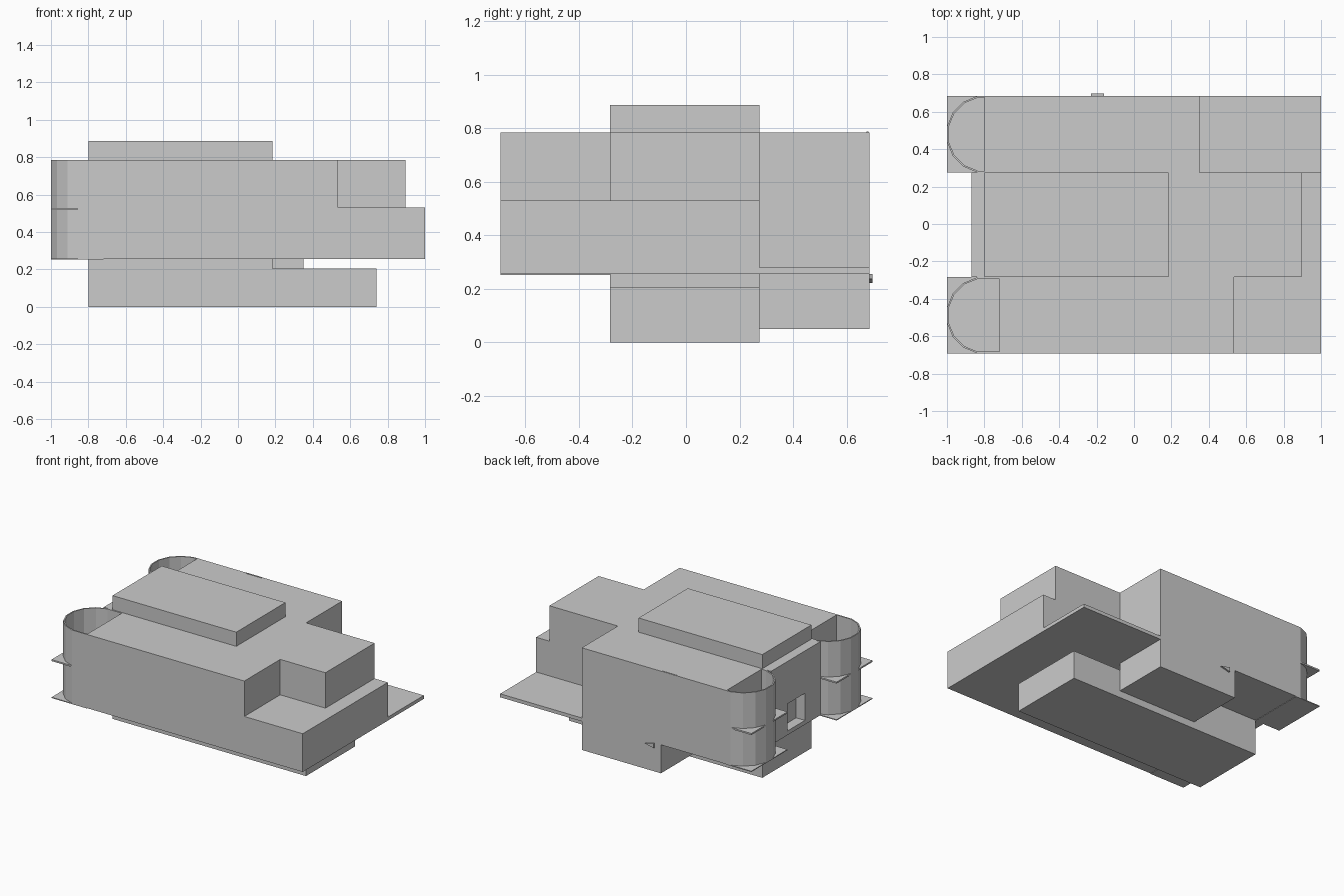
import bpy, bmesh, math
from mathutils import Vector

if "Cube" in bpy.data.objects:
    bpy.data.objects.remove(bpy.data.objects["Cube"])


def prism(name, pts, axis, a, b):
    """Extrude a closed profile from a to b: (x, z) points along y, or (x, y) points along z."""
    bm = bmesh.new()
    to3d = (lambda p: (p[0], a, p[1])) if axis == 'y' else (lambda p: (p[0], p[1], a))
    step = (0, b - a, 0) if axis == 'y' else (0, 0, b - a)
    face = bm.faces.new([bm.verts.new(to3d(p)) for p in pts])
    ext = bmesh.ops.extrude_face_region(bm, geom=[face])
    bmesh.ops.translate(bm, vec=Vector(step),
                        verts=[g for g in ext['geom'] if isinstance(g, bmesh.types.BMVert)])
    if face.is_valid and len(bm.faces) < len(pts) + 2:
        bm.faces.new([bm.verts[i] for i in range(len(pts))])
    bmesh.ops.recalc_face_normals(bm, faces=bm.faces)
    mesh = bpy.data.meshes.new(name)
    bm.to_mesh(mesh)
    bm.free()
    ob = bpy.data.objects.new(name, mesh)
    bpy.context.collection.objects.link(ob)
    return ob


def box(name, x0, x1, y0, y1, z0, z1):
    return prism(name, [(x0, y0), (x1, y0), (x1, y1), (x0, y1)], 'z', z0, z1)


BASE, ROOF = 0.255, 0.785
FRONT, MID0, MID1, BACK = -0.692, -0.284, 0.275, 0.685

# Front wing with a lower terrace on the right
prism("front_wing", [(-0.72, BASE), (1, BASE), (1, 0.53), (0.535, 0.53),
                     (0.535, ROOF), (-0.72, ROOF)], 'y', FRONT, MID0)

# Middle wing with a recessed window in its left wall
middle = prism("middle_wing", [(-0.87, BASE), (1, BASE), (1, 0.53), (0.895, 0.53),
                               (0.895, ROOF), (-0.87, ROOF)], 'y', MID0, MID1)
cutter = box("window_cutter", -0.95, -0.80, -0.11, 0.09, 0.285, 0.48)
cutter.hide_render = True
cutter.hide_set(True)
cutter.display_type = 'WIRE'
mod = middle.modifiers.new("window", 'BOOLEAN')
mod.operation = 'DIFFERENCE'
mod.object = cutter
mod.solver = 'EXACT'

# Back wing with a sunken part and a thin terrace on the right
prism("back_wing", [(-0.80, BASE), (-0.28, BASE), (-0.28, 0.05), (0.35, 0.05), (0.35, BASE),
                    (1, BASE), (1, 0.28), (0.35, 0.28), (0.35, ROOF), (-0.80, ROOF)],
      'y', MID1, BACK)

# Basement and raised roof block of the middle wing
prism("basement", [(-0.80, 0), (0.74, 0), (0.74, 0.205), (0.185, 0.205),
                   (0.185, BASE), (-0.80, BASE)], 'y', MID0, MID1)
box("roof_block", -0.80, 0.185, MID0, MID1, ROOF, 0.887)

# Open round bays on the left corners, each with two square floor slabs
angles = [math.radians(101.25 + 22.5 * i) for i in range(8)]
for label, y0, y1, x_end in (("front", FRONT, MID0, -0.72), ("back", MID1, BACK, -0.80)):
    cy, r_wall = (y0 + y1) / 2, (y1 - y0) / 2
    cx = -1 + r_wall

    def arc(r):
        c = r / math.cos(math.radians(11.25))
        return ([(x_end, cy + r)] + [(cx + c * math.cos(t), cy + c * math.sin(t)) for t in angles]
                + [(x_end, cy - r)])

    prism(label + "_bay_wall", arc(r_wall) + arc(r_wall - 0.009)[::-1], 'z', BASE, ROOF)
    box(label + "_bay_lower_slab", -1, x_end, y0, y1, 0.252, 0.258)
    box(label + "_bay_upper_slab", -1, x_end, y0, y1, 0.518, 0.529)

# Small wedge on the back wall and thin strip on the roof edge
prism("back_wall_wedge", [(-0.23, 0.222), (-0.16, 0.238), (-0.23, 0.255)], 'y', 0.683, 0.697)
box("roof_edge_strip", -0.41, -0.285, 0.674, 0.682, ROOF, 0.788)
